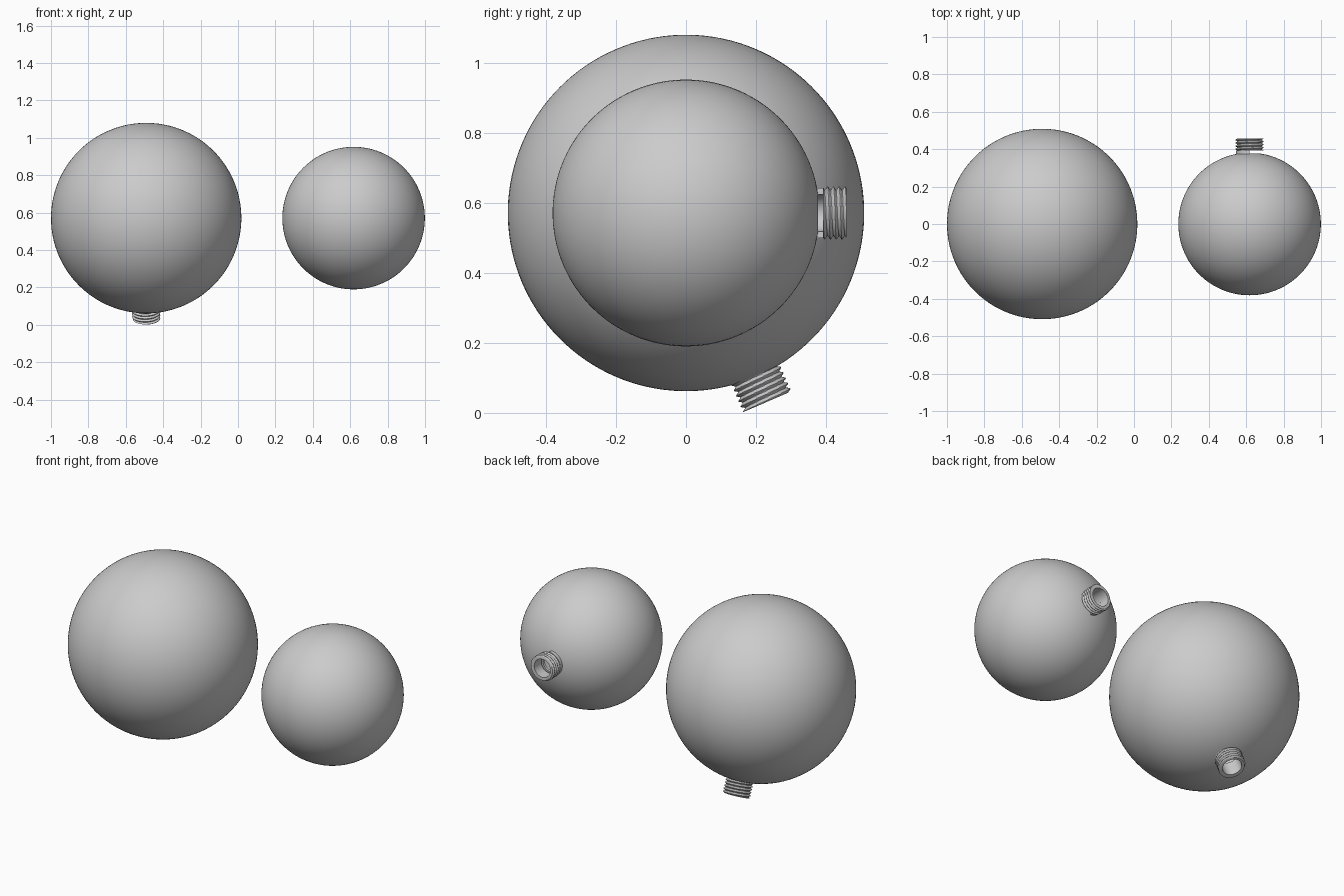
import bpy, bmesh
from math import sin, cos, pi, sqrt, asin, radians

if "Cube" in bpy.data.objects:
    bpy.data.objects.remove(bpy.data.objects["Cube"])

PITCH = 0.0165
BORE, ROOT, CREST = 0.053, 0.066, 0.0755


def revolve(name, section, segs, place, start=0.0, sweep=2 * pi):
    """Sweep a closed (radius, height) section around local z; section(angle) -> points."""
    bm = bmesh.new()
    full = sweep > 2 * pi - 0.001
    steps = segs if full else segs + 1
    rings = []
    for i in range(steps):
        a = start + sweep * i / segs
        rings.append([bm.verts.new((r * cos(a), r * sin(a), h)) for r, h in section(a)])
    n = len(rings[0])
    for i in range(segs):
        p, q = rings[i], rings[(i + 1) % steps]
        for k in range(n):
            m = (k + 1) % n
            bm.faces.new((p[k], q[k], q[m], p[m]))
    if not full:
        bm.faces.new(rings[0])
        bm.faces.new(rings[-1])
    bmesh.ops.remove_doubles(bm, verts=bm.verts, dist=1e-6)
    bmesh.ops.recalc_face_normals(bm, faces=bm.faces)
    mesh = bpy.data.meshes.new(name)
    bm.to_mesh(mesh)
    bm.free()
    ob = bpy.data.objects.new(name, mesh)
    bpy.context.collection.objects.link(ob)
    ob.location, ob.rotation_euler = place
    bpy.context.view_layer.objects.active = ob
    ob.select_set(True)
    bpy.ops.object.shade_smooth_by_angle(angle=radians(40))
    ob.select_set(False)
    return ob


def globe(name, radius, place):
    """Hollow ball with a round opening at local +z."""
    def arc(r, hole, n=64):
        a0 = asin(hole / r)
        return [(r * sin(a0 + (pi - a0) * i / n), r * cos(a0 + (pi - a0) * i / n))
                for i in range(n + 1)]
    pts = arc(radius, BORE) + arc(radius - 0.015, BORE)[::-1]
    return revolve(name, lambda a: pts, 112, place)


def threaded_neck(name, low, high, place):
    """Tube with a helical thread outside and a plain bore inside."""
    rows = int((high - low) / PITCH * 12)

    def section(a):
        pts = [(BORE, low), (BORE, high)]
        for i in range(rows + 1):
            h = high - (high - low) * i / rows
            wave = 0.5 + 0.5 * cos(2 * pi * (h - low) / PITCH - a)
            pts.append((ROOT + (CREST - ROOT) * wave, h))
        return pts
    return revolve(name, section, 80, place)


# large globe, neck tilted down and back
big = ((-0.491, 0, 0.571), (radians(-156.7), 0, 0))
globe("large_globe", 0.509, big)
threaded_neck("large_globe_neck", 0.50, 0.587, big)

# small globe, neck pointing straight back
small = ((0.618, 0, 0.571), (radians(-90), 0, 0))
globe("small_globe", 0.381, small)
threaded_neck("small_globe_neck", 0.392, 0.458, small)

# half collar joining the small neck to its globe, open on the right
collar = [(BORE, 0.365), (BORE, 0.394), (0.072, 0.394), (0.072, 0.365)]
revolve("small_globe_collar", lambda a: collar, 32, small, pi / 2, pi)
